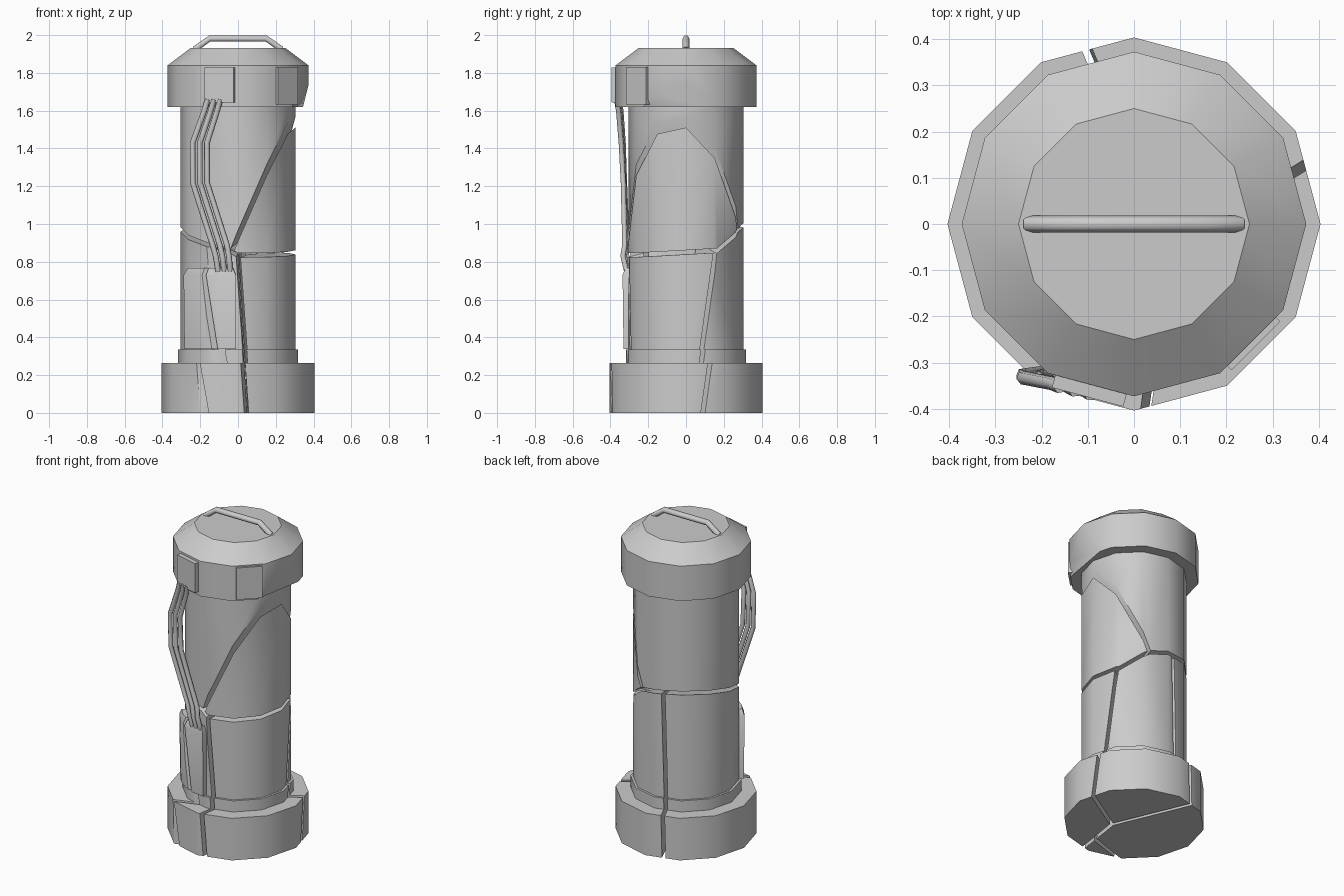
import bpy, bmesh, math
from mathutils import Vector

if "Cube" in bpy.data.objects:
    bpy.data.objects.remove(bpy.data.objects["Cube"])

GAP = 0.011  # half width of the cracks


def ring(r, z, n=12):
    return [Vector((r * math.cos(math.tau * i / n), r * math.sin(math.tau * i / n), z)) for i in range(n)]


def arc(angles, r_out, r_in, z):
    pts = [(r_out, a) for a in angles] + [(r_in, a) for a in reversed(angles)]
    return [Vector((r * math.cos(math.radians(a)), r * math.sin(math.radians(a)), z)) for r, a in pts]


def plane(p, q, r, positive):
    p, q, r = Vector(p), Vector(q), Vector(r)
    n = (q - p).cross(r - p).normalized()
    if n.dot(Vector(positive) - p) < 0:
        n = -n
    return p, n


def smooth(ob):
    bpy.ops.object.select_all(action='DESELECT')
    ob.select_set(True)
    bpy.context.view_layer.objects.active = ob
    bpy.ops.object.shade_smooth_by_angle(angle=math.radians(35))


def loft(name, rings, cuts=()):
    """Closed solid through the rings, keeping the given side of each fracture plane."""
    bm = bmesh.new()
    rows = [[bm.verts.new(v) for v in rg] for rg in rings]
    n = len(rows[0])
    for a, b in zip(rows, rows[1:]):
        for i in range(n):
            j = (i + 1) % n
            bm.faces.new((a[i], a[j], b[j], b[i]))
    bm.faces.new(rows[0][::-1])
    bm.faces.new(rows[-1])
    for key in cuts:
        co, no = PLANES[key[1]]
        s = 1 if key[0] == '+' else -1
        bmesh.ops.bisect_plane(bm, geom=bm.verts[:] + bm.edges[:] + bm.faces[:], dist=1e-5,
                               plane_co=co + no * s * GAP, plane_no=-no * s, clear_outer=True)
        edges = [e for e in bm.edges if e.is_boundary]
        if edges:
            bmesh.ops.holes_fill(bm, edges=edges, sides=0)
    if len(bm.faces) < 4:
        bm.free()
        return None
    bmesh.ops.recalc_face_normals(bm, faces=bm.faces[:])
    me = bpy.data.meshes.new(name)
    bm.to_mesh(me)
    bm.free()
    ob = bpy.data.objects.new(name, me)
    bpy.context.collection.objects.link(ob)
    smooth(ob)
    return ob


def tube(name, pts, r):
    cu = bpy.data.curves.new(name, 'CURVE')
    cu.dimensions = '3D'
    cu.bevel_depth = r
    cu.bevel_resolution = 1
    cu.use_fill_caps = True
    sp = cu.splines.new('POLY')
    sp.points.add(len(pts) - 1)
    for p, c in zip(sp.points, pts):
        p.co = (*c, 1)
    ob = bpy.data.objects.new(name, cu)
    bpy.context.collection.objects.link(ob)
    return ob


# fracture planes shared by all broken pieces
UP = (0, 0, 3)
PLANES = {
    'A': plane((-.04, -.3, .84), (.3, 0, 1.53), (.12, .3, .972), UP),
    'B': plane((-.03, -.3, .858), (-.3, 0, .97), (.12, .3, .972), UP),
    'C': plane((-.03, -.3, .835), (.3, 0, .85), (.25, .17, .86), UP),
    'D': plane((-.03, -.3, .85), (.12, .3, .972), (.25, .17, .86), UP),
    'E': plane((.27, .16, .84), (.38, .09, 0), (.09, -.09, 0), (1, -1, .3)),
    'F': plane((-.05, .3, .95), (-.11, .38, 0), (.09, -.09, 0), (1, 1, .3)),
    'G': plane((0, -.3, .85), (.03, -.4, .2), (.09, -.09, 0), (1, -.5, .3)),
    'H': plane((-.15, -.265, .8), (-.07, -.287, .34), (-.2, -.352, .13), (0, -2, .3)),
}
CHUNKS = {
    'upper': ['+A', '+B'],
    'wedge': ['-A', '+C', '+D'],
    'right': ['-C', '+E', '+G'],
    'back': ['-B', '-D', '-E', '+F'],
    'left': ['-B', '-D', '-F', '-G', '-H'],
    'splinter': ['-B', '-D', '-G', '+H'],
}

# broken body, collar and base
for chunk, cuts in CHUNKS.items():
    loft('body_' + chunk, [ring(.304, .335), ring(.304, 1.62)], cuts)
    if chunk not in ('upper', 'wedge'):
        loft('collar_' + chunk, [ring(.318, .265), ring(.318, .335)], cuts)
        loft('base_' + chunk, [ring(.404, 0), ring(.404, .265)], cuts)

# cap with its chipped right edge
loft('cap', [ring(.373, 1.62), ring(.373, 1.84), ring(.25, 1.932)], ['+A'])

# carrying handle
tube('handle', [(-.23, 0, 1.925), (-.15, 0, 1.982), (.15, 0, 1.982), (.23, 0, 1.925)], .018)

# plates on the cap facets
for name, ang, width, t, z in (('cable_plate', 255, .16, .028, 1.735), ('small_plate', 315, .15, .013, 1.732)):
    a = math.radians(ang)
    r = .36 + t / 2 - .01
    bpy.ops.mesh.primitive_cube_add(size=1, location=(r * math.cos(a), r * math.sin(a), z), rotation=(0, 0, a))
    ob = bpy.context.object
    ob.name = name
    ob.scale = (t + .02, width, .185 if t > .02 else .2)

# cracked curved panel on the lower front left
panel = [arc((211, 225, 240, 254, 268), .331, .29, .338),
         arc((211, 225, 240, 254, 268), .336, .29, .73),
         arc((215, 226, 240, 253, 265), .322, .29, .768)]
loft('panel_left', panel, ['-H'])
loft('panel_right', panel, ['+H'])

# three cables hanging from the plate to the panel
for i in range(3):
    tube('cable_%d' % (i + 1), [
        (-.16 + .033 * i, -.352 - .008 * i, 1.66),
        (-.178 + .034 * i, -.345 - .006 * i, 1.6),
        (-.24 + .038 * i, -.333 - .005 * i, 1.43),
        (-.24 + .038 * i, -.326 - .003 * i, 1.22),
        (-.135 + .038 * i, -.312 - .006 * i, .89),
        (-.118 + .035 * i, -.318 - .008 * i, .83),
        (-.105 + .032 * i, -.305 - .005 * i, .75)], .015)
